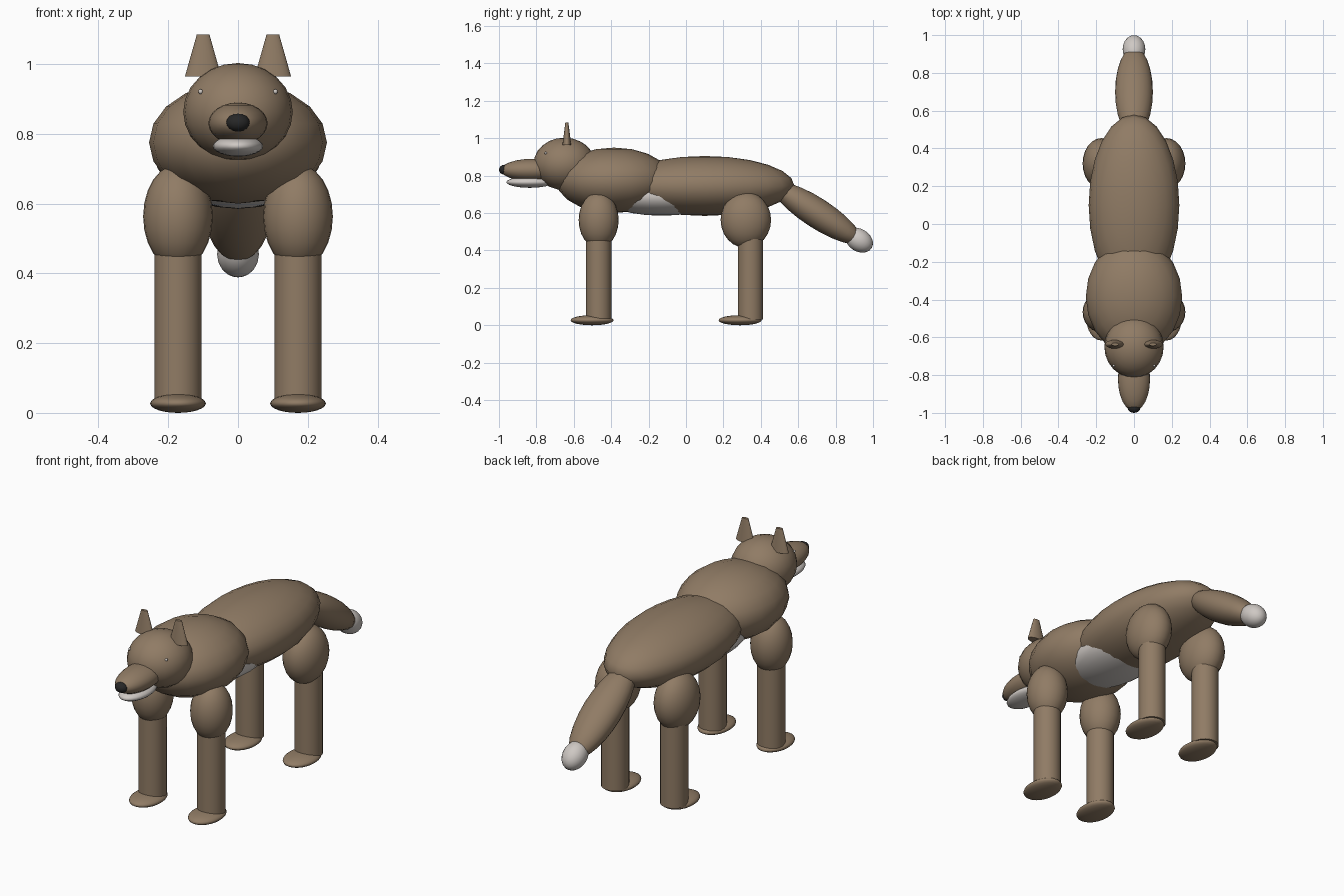
import bpy
import math

cube = bpy.data.objects.get("Cube")
if cube:
    bpy.data.objects.remove(cube, do_unlink=True)


def material(name, rgb):
    m = bpy.data.materials.new(name)
    m.use_nodes = True
    m.diffuse_color = (*rgb, 1)
    m.node_tree.nodes["Principled BSDF"].inputs["Base Color"].default_value = (*rgb, 1)
    return m


brown = material("brown_fur", (0.28, 0.2, 0.13))
pale = material("pale_fur", (0.62, 0.58, 0.55))
black = material("nose_black", (0.02, 0.02, 0.02))


def finish(name, mat, angle):
    o = bpy.context.object
    o.name = name
    o.data.materials.append(mat)
    bpy.ops.object.transform_apply(location=False, rotation=True, scale=True)
    bpy.ops.object.shade_smooth_by_angle(angle=math.radians(angle))
    return o


def ellipsoid(name, centre, radii, mat=brown, tilt=0, segments=24):
    """Ellipsoid tilted in degrees about the x axis."""
    bpy.ops.mesh.primitive_uv_sphere_add(segments=segments, ring_count=segments // 2,
                                         location=centre)
    o = bpy.context.object
    o.scale = radii
    o.rotation_euler.x = math.radians(tilt)
    return finish(name, mat, 60)


def taper(name, centre, r1, r2, depth, squash=1.0):
    """Upright cylinder or truncated cone, flattened along y by squash."""
    bpy.ops.mesh.primitive_cone_add(vertices=20, radius1=r1, radius2=r2,
                                    depth=depth, location=centre)
    bpy.context.object.scale.y = squash
    return finish(name, brown, 40)


# Torso
ellipsoid("body", (0, 0.1, 0.745), (0.24, 0.48, 0.16))
ellipsoid("chest", (0, -0.385, 0.775), (0.255, 0.31, 0.175), segments=20)
ellipsoid("belly_patch", (0, -0.13, 0.69), (0.187, 0.32, 0.104), pale)

# Head
ellipsoid("head", (0, -0.65, 0.863), (0.157, 0.165, 0.14))
ellipsoid("snout", (0, -0.82, 0.83), (0.085, 0.17, 0.06))
ellipsoid("lower_jaw", (0, -0.835, 0.765), (0.072, 0.125, 0.03), pale)
ellipsoid("nose", (0, -0.972, 0.832), (0.034, 0.028, 0.026), black, segments=16)

# Tail
ellipsoid("tail", (0, 0.7, 0.6), (0.1, 0.28, 0.08), tilt=-33)
ellipsoid("tail_tip", (0, 0.925, 0.455), (0.06, 0.08, 0.06), pale, tilt=-33)

# Paired parts
for side, s in (("left", 1), ("right", -1)):
    taper(f"{side}_ear", (s * 0.1, -0.637, 1.025), 0.052, 0.018, 0.12, 0.45)
    ellipsoid(f"{side}_eye", (s * 0.107, -0.75, 0.921), (0.007, 0.007, 0.007), pale, segments=12)
    x = s * 0.172
    # thigh y, thigh radius along y, shin y, paw y
    for end, thigh_y, thigh_r, shin_y, paw_y in (("front", -0.467, 0.107, -0.467, -0.502),
                                                 ("hind", 0.32, 0.135, 0.345, 0.289)):
        ellipsoid(f"{side}_{end}_upper_leg", (x, thigh_y, 0.563), (0.1, thigh_r, 0.15))
        taper(f"{side}_{end}_lower_leg", (x, shin_y, 0.25), 0.068, 0.068, 0.44)
        ellipsoid(f"{side}_{end}_paw", (x, paw_y, 0.027), (0.08, 0.115, 0.027))
